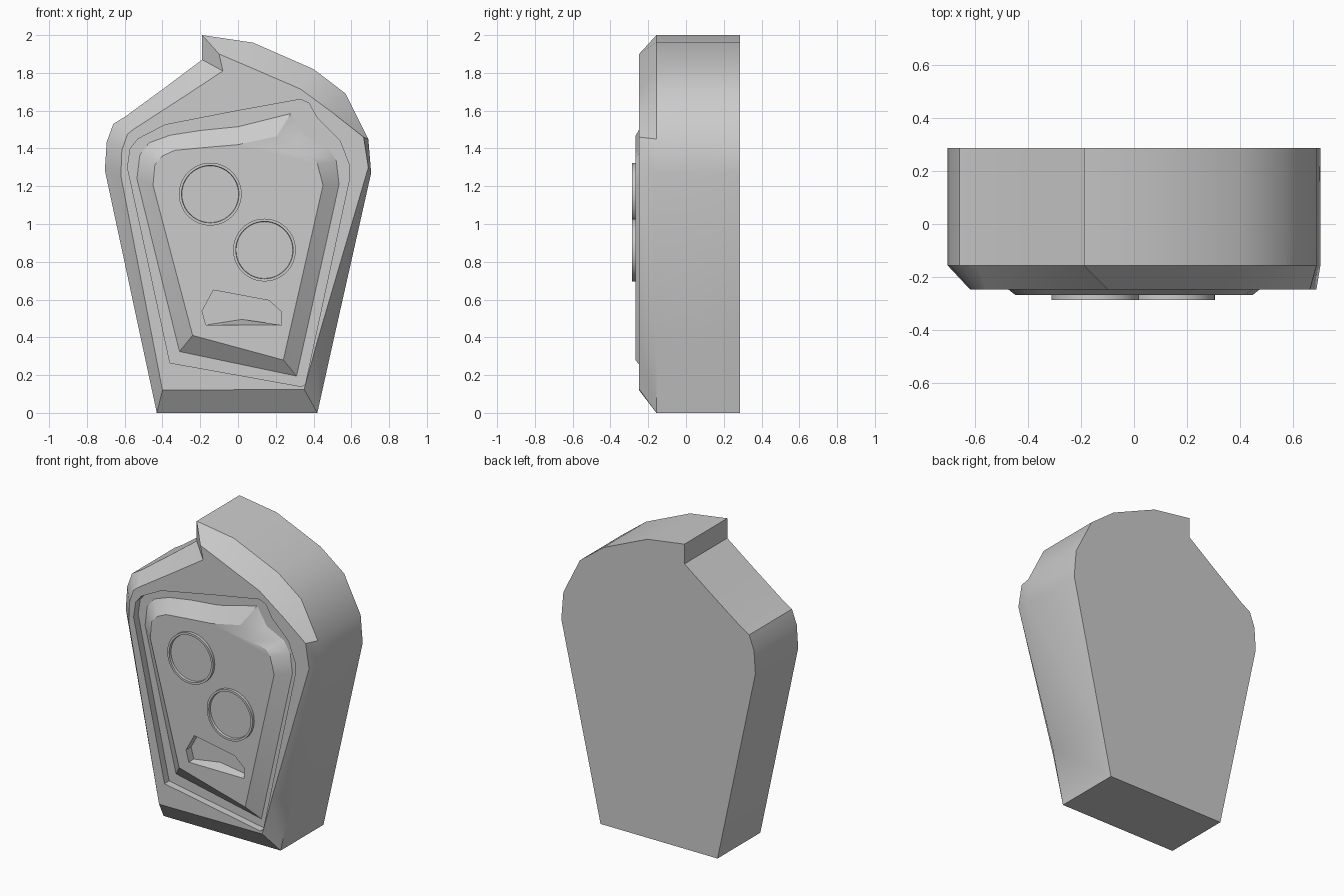
import bpy, bmesh, math

if "Cube" in bpy.data.objects:
    bpy.data.objects.remove(bpy.data.objects["Cube"])


def loft(name, rings, smooth=True):
    """Closed solid through matching (x, z) outlines, each ring at its own y, back to front."""
    bm = bmesh.new()
    loops = [[bm.verts.new((x, y, z)) for x, z in pts] for y, pts in rings]
    n = len(loops[0])
    for a, b in zip(loops, loops[1:]):
        for i in range(n):
            j = (i + 1) % n
            bm.faces.new((a[i], a[j], b[j], b[i]))
    bm.faces.new(loops[0])
    bm.faces.new(loops[-1])
    bmesh.ops.recalc_face_normals(bm, faces=bm.faces)
    me = bpy.data.meshes.new(name)
    bm.to_mesh(me)
    bm.free()
    ob = bpy.data.objects.new(name, me)
    bpy.context.collection.objects.link(ob)
    return ob


def cut(ob, cutter):
    """Subtract cutter from ob, then remove the cutter."""
    cutter.hide_render = True
    mod = ob.modifiers.new("cut", 'BOOLEAN')
    mod.operation, mod.solver, mod.object = 'DIFFERENCE', 'EXACT', cutter
    bpy.context.view_layer.objects.active = ob
    bpy.ops.object.modifier_apply(modifier=mod.name)
    bpy.data.objects.remove(cutter, do_unlink=True)


def circle(cx, cz, r, n=48):
    return [(cx + r * math.cos(2 * math.pi * i / n),
             cz + r * math.sin(2 * math.pi * i / n)) for i in range(n)]


BACK, SIDE, FACE, FLOOR, PANEL, RIM = 0.287, -0.157, -0.248, -0.20, -0.268, -0.287

# Body: coffin-like slab with a stepped crest and a bevelled front
outer = [(-.43, 0), (.42, 0), (.50, .36), (.705, 1.27), (.69, 1.45), (.57, 1.69),
         (.40, 1.82), (.08, 1.96), (-.19, 2), (-.19, 1.87), (-.39, 1.72),
         (-.595, 1.57), (-.66, 1.53), (-.695, 1.435), (-.705, 1.285)]
inner = [(-.40, .12), (.35, .125), (.42, .38), (.69, 1.30), (.665, 1.46), (.50, 1.59),
         (.33, 1.715), (.04, 1.84), (-.10, 1.90), (-.08, 1.81), (-.285, 1.675),
         (-.555, 1.50), (-.585, 1.475), (-.615, 1.39), (-.62, 1.255)]
body = loft("body", [(BACK, outer), (SIDE, outer), (FACE, inner)])

# Sunken groove around the face panel
groove = [(-.36, .265), (.335, .14), (.355, .15), (.59, 1.24), (.59, 1.31), (.54, 1.44),
          (.42, 1.56), (.375, 1.64), (.33, 1.66), (0, 1.60), (-.385, 1.525),
          (-.53, 1.45), (-.57, 1.40), (-.585, 1.30)]
cut(body, loft("groove_cutter", [(FLOOR, groove), (-.4, groove)]))

# Raised face panel with sloping sides
base = [(-.31, .325), (.31, .195), (.535, 1.21), (.52, 1.335), (.475, 1.41), (.35, 1.47),
        (.28, 1.585), (0, 1.515), (-.20, 1.495), (-.36, 1.47), (-.47, 1.43),
        (-.52, 1.365), (-.535, 1.24)]
top = [(-.24, .41), (.24, .28), (.45, 1.205), (.42, 1.32), (.39, 1.355), (.27, 1.38),
       (.205, 1.465), (0, 1.42), (-.175, 1.405), (-.335, 1.39), (-.40, 1.36),
       (-.44, 1.315), (-.45, 1.205)]
panel = loft("face_panel", [(FLOOR + .01, base), (FLOOR, base), (PANEL, top)])

# Mouth recess with a sloping lower lip
mouth = [(-.17, .465), (.02, .465), (.23, .465), (.23, .535), (.165, .595), (-.13, .65), (-.19, .54)]
mouth_floor = mouth[:1] + [(.02, .495)] + mouth[2:]
cut(panel, loft("mouth_cutter", [(-.215, mouth_floor), (PANEL, mouth), (-.35, mouth)]))

# Round eyes: thin raised rims around shallow wells
eyes = []
for name, cx, cz in (("upper_eye", -.147, 1.158), ("lower_eye", .14, .862)):
    eyes.append(loft(name, [(PANEL + .01, circle(cx, cz, .166)), (RIM, circle(cx, cz, .166)),
                            (RIM, circle(cx, cz, .152)), (PANEL - .003, circle(cx, cz, .150))]))

# Smooth shading on the rounded runs, sharp creases elsewhere
bpy.ops.object.select_all(action='DESELECT')
for ob in [body, panel] + eyes:
    ob.select_set(True)
bpy.context.view_layer.objects.active = body
bpy.ops.object.shade_smooth_by_angle(angle=math.radians(30))
